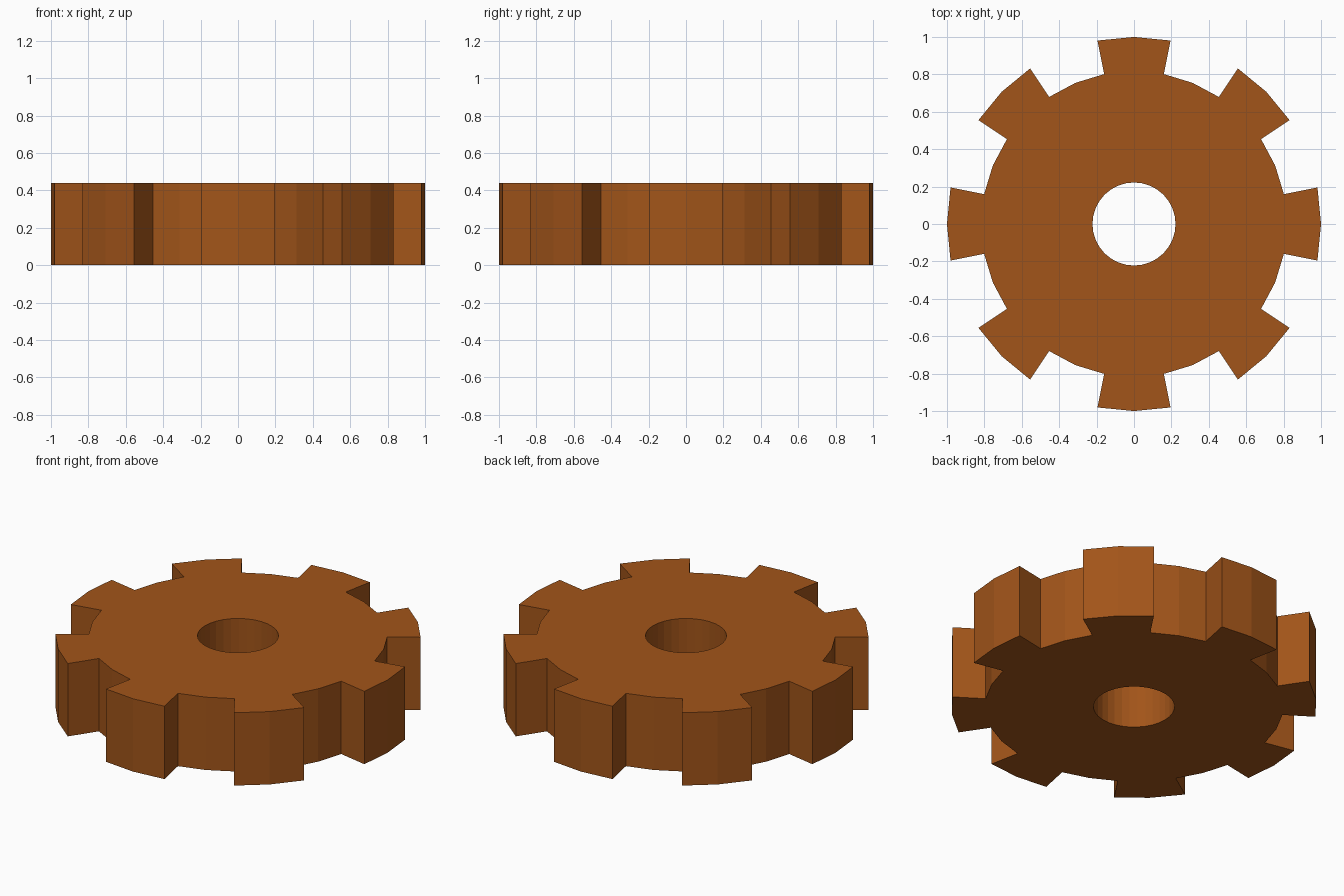
import bpy, bmesh
from math import cos, sin, radians

if "Cube" in bpy.data.objects:
    bpy.data.objects.remove(bpy.data.objects["Cube"])

TEETH, OUTER, ROOT, BORE, HEIGHT = 8, 1.0, 0.817, 0.222, 0.44
STEP = 11.25


def polar(r, deg):
    return (r * cos(radians(deg)), r * sin(radians(deg)), 0)


# Gear outline: tooth tip then valley, repeated
outline = []
for i in range(TEETH):
    a = i * 360 / TEETH
    outline += [polar(OUTER, a + k * STEP) for k in (-1, 0, 1)]
    outline += [polar(ROOT, a + k * STEP) for k in (1, 2, 3)]
bore = [polar(BORE, k * STEP) for k in range(32)]

bm = bmesh.new()


def loop(points):
    vs = [bm.verts.new(p) for p in points]
    return [bm.edges.new((vs[i - 1], vs[i])) for i in range(len(vs))]


# Fill between outline and bore, then extrude upward
edges = loop(outline) + loop(bore)
bmesh.ops.triangle_fill(bm, edges=edges, use_beauty=True, normal=(0, 0, 1))
ext = bmesh.ops.extrude_face_region(bm, geom=bm.faces[:], use_keep_orig=True)
top = [g for g in ext["geom"] if isinstance(g, bmesh.types.BMVert)]
bmesh.ops.translate(bm, verts=top, vec=(0, 0, HEIGHT))
bmesh.ops.recalc_face_normals(bm, faces=bm.faces[:])

mesh = bpy.data.meshes.new("gear_wheel")
bm.to_mesh(mesh)
bm.free()
gear = bpy.data.objects.new("gear_wheel", mesh)
bpy.context.collection.objects.link(gear)

# Brown finish
mat = bpy.data.materials.new("brown")
mat.diffuse_color = (0.36, 0.09, 0.01, 1)
mat.use_nodes = True
mat.node_tree.nodes["Principled BSDF"].inputs["Base Color"].default_value = mat.diffuse_color
mesh.materials.append(mat)
